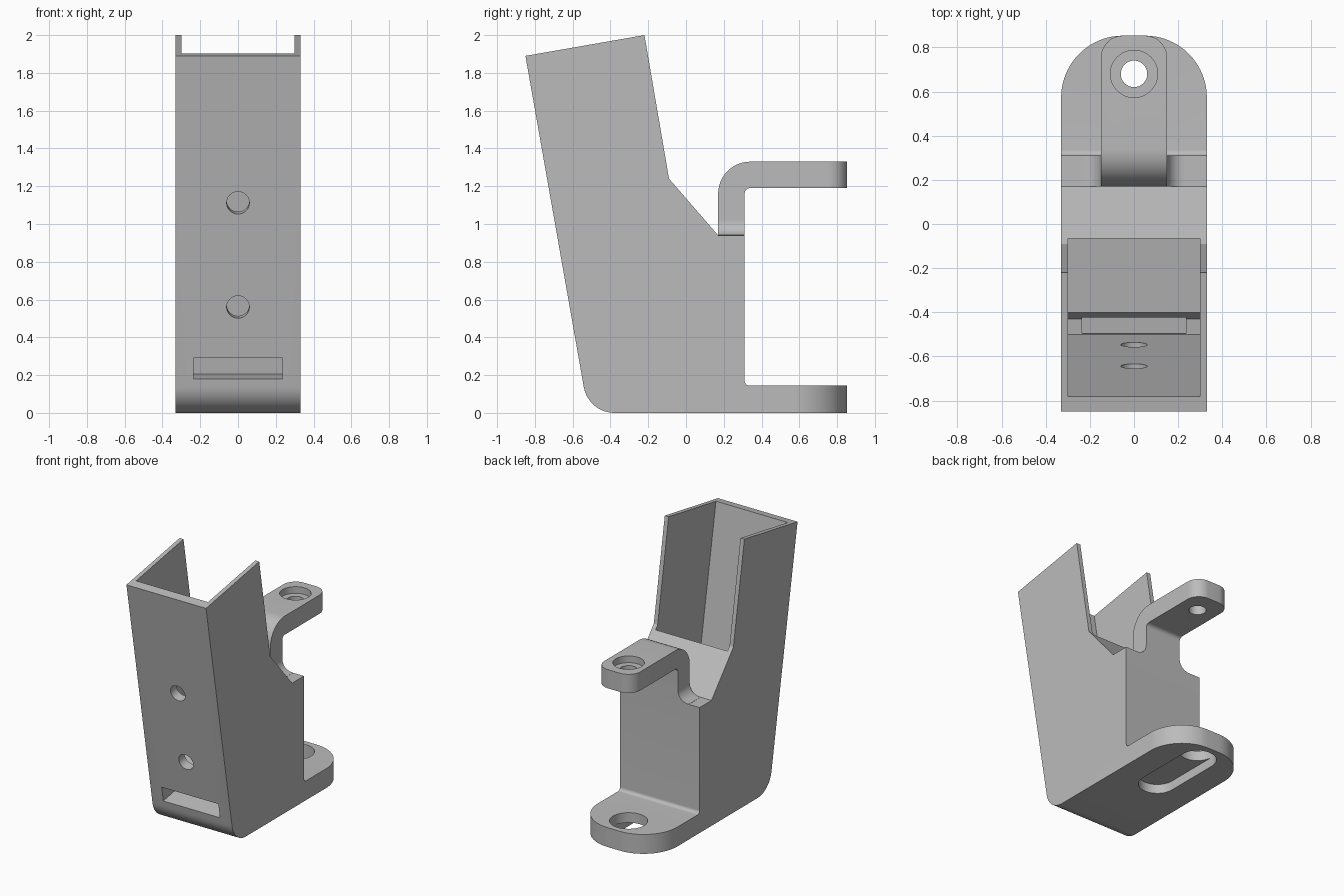
import bpy, bmesh, math
from mathutils import Matrix, Vector

cube = bpy.data.objects.get("Cube")
if cube:
    bpy.data.objects.remove(cube, do_unlink=True)

grey = bpy.data.materials.new("plain grey")
grey.use_nodes = True
colour = (0.5, 0.5, 0.5, 1)
grey.diffuse_color = colour
grey.node_tree.nodes["Principled BSDF"].inputs["Base Color"].default_value = colour

# frame of the leaning tray: local y runs inwards, local z runs up the front wall
TILT = Matrix.Translation((0, -0.85, 1.89)) @ Matrix.Rotation(math.radians(10), 4, 'X')


def rounded(corners, steps=12):
    """Polygon from (u, v[, radius]) corners, with each radius turned into an arc."""
    out = []
    for i, c in enumerate(corners):
        p = Vector(c[:2])
        if len(c) < 3:
            out.append(p)
            continue
        a = (Vector(corners[i - 1][:2]) - p).normalized()
        b = (Vector(corners[(i + 1) % len(corners)][:2]) - p).normalized()
        half = a.angle(b) / 2
        centre = p + (a + b).normalized() * c[2] / math.sin(half)
        start = p + a * c[2] / math.tan(half) - centre
        end = p + b * c[2] / math.tan(half) - centre
        sweep = math.atan2(start.cross(end), start.dot(end))
        for k in range(steps + 1):
            out.append(centre + Matrix.Rotation(sweep * k / steps, 2) @ start)
    return out


def circle(u, v, r, n=48):
    return [(u + r * math.cos(k * math.tau / n), v + r * math.sin(k * math.tau / n)) for k in range(n)]


def rect(u0, u1, v0, v1):
    return [(u0, v0), (u1, v0), (u1, v1), (u0, v1)]


def prism(name, points, axis, lo, hi, matrix=Matrix()):
    """Extrude a flat outline along one axis."""
    place = {'X': lambda u, v, t: (t, u, v),
             'Y': lambda u, v, t: (u, t, v),
             'Z': lambda u, v, t: (u, v, t)}[axis]
    bm = bmesh.new()
    rings = [[bm.verts.new(matrix @ Vector(place(p[0], p[1], t))) for p in points] for t in (lo, hi)]
    bm.faces.new(rings[0])
    bm.faces.new(rings[1])
    for i in range(len(points)):
        bm.faces.new((rings[0][i - 1], rings[0][i], rings[1][i], rings[1][i - 1]))
    bmesh.ops.recalc_face_normals(bm, faces=bm.faces)
    mesh = bpy.data.meshes.new(name)
    bm.to_mesh(mesh)
    bm.free()
    mesh.materials.append(grey)
    obj = bpy.data.objects.new(name, mesh)
    bpy.context.collection.objects.link(obj)
    return obj


def combine(target, tool, operation='DIFFERENCE'):
    tool.hide_render = True
    mod = target.modifiers.new("shape", 'BOOLEAN')
    mod.operation, mod.object, mod.solver = operation, tool, 'EXACT'
    bpy.context.view_layer.objects.active = target
    bpy.ops.object.modifier_apply(modifier=mod.name)
    bpy.data.objects.remove(tool, do_unlink=True)


# body: side outline, trimmed to a plan with a rounded rear foot
body = prism("body", rounded([
    (-0.85, 1.89), (-0.22, 2.0), (-0.09, 1.24), (0.17, 0.94), (0.31, 0.94),
    (0.31, 0.145, 0.025), (0.855, 0.145), (0.855, 0), (-0.517, 0, 0.165)]), 'X', -0.4, 0.4)
combine(body, prism("plan", rounded([
    (-0.33, -1), (0.33, -1), (0.33, 0.853, 0.28), (-0.33, 0.853, 0.28)], 20), 'Z', -0.1, 2.1), 'INTERSECT')

# tray cavity with a shallow step in its floor
combine(body, prism("cavity", [
    (0.07, 0.2), (0.07, -1.617), (0.14, -1.617), (0.178, -1.58), (0.655, -1.58), (0.655, 0.2)],
    'X', -0.298, 0.298, TILT))

# slot through the front wall, opening up into the cavity
combine(body, prism("slot", [
    (-0.1, -1.736), (0.15, -1.736), (0.15, -1.6), (0.075, -1.6), (0.075, -1.624), (-0.1, -1.624)],
    'X', -0.235, 0.235, TILT))

# screw holes in the front wall
for height in (-0.79, -1.35):
    combine(body, prism("front_hole", circle(0, height, 0.06), 'Y', -0.1, 0.12, TILT))

# foot hole and the long recess under it
combine(body, prism("foot_hole", circle(0, 0.68, 0.13), 'Z', 0.05, 0.3))
combine(body, prism("foot_recess", rounded([
    (-0.13, 0.12, 0.1299), (0.13, 0.12, 0.1299), (0.13, 0.81, 0.1299), (-0.13, 0.81, 0.1299)]),
    'Z', -0.1, 0.07))

# upper arm: bent strip trimmed to a rounded tab
arm = prism("upper_arm", rounded([
    (0.17, 0.9), (0.17, 1.33, 0.17), (0.855, 1.33), (0.855, 1.19), (0.31, 1.19, 0.03), (0.31, 0.9)]),
    'X', -0.3, 0.3)
combine(arm, prism("tab_plan", rounded([
    (-0.15, 0), (0.15, 0), (0.15, 0.853, 0.1), (-0.15, 0.853, 0.1)]), 'Z', 0.8, 1.5), 'INTERSECT')
combine(arm, prism("arm_hole", circle(0, 0.68, 0.06), 'Z', 1.1, 1.4))
combine(arm, prism("arm_counterbore", circle(0, 0.68, 0.107), 'Z', 1.28, 1.4))

# curved webs where the arm meets the body
web = prism("arm_web", rounded([
    (-0.24, 0.9), (-0.24, 0.941), (-0.15, 0.941, 0.08), (-0.15, 1.06),
    (0.15, 1.06), (0.15, 0.941, 0.08), (0.24, 0.941), (0.24, 0.9)]), 'Y', 0.17, 0.31)

for obj in (body, arm, web):
    bpy.ops.object.select_all(action='DESELECT')
    obj.select_set(True)
    bpy.context.view_layer.objects.active = obj
    bpy.ops.object.shade_smooth_by_angle(angle=math.radians(30))
